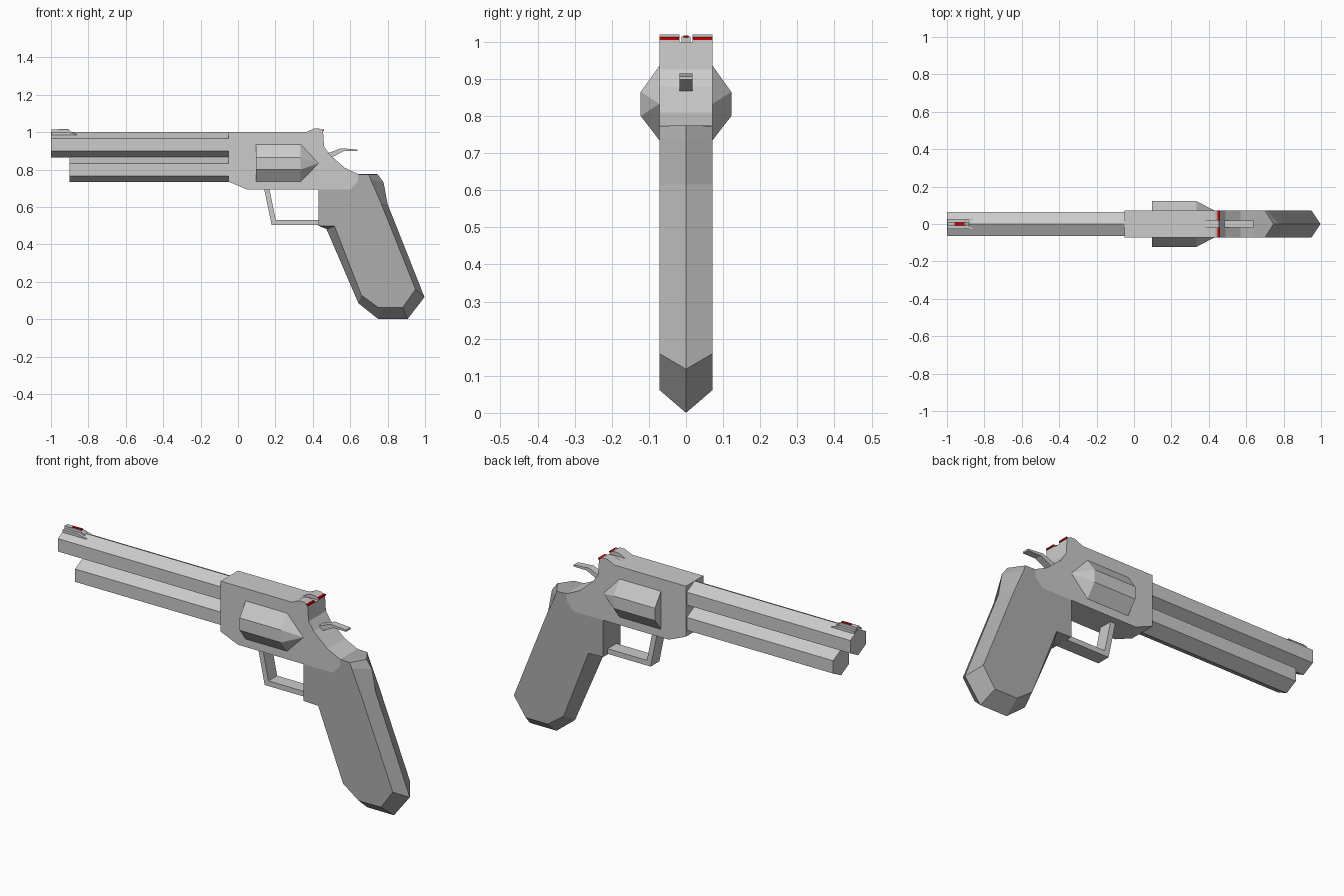
import bpy, bmesh, math

if "Cube" in bpy.data.objects:
    bpy.data.objects.remove(bpy.data.objects["Cube"])


def material(name, rgb):
    m = bpy.data.materials.new(name)
    m.diffuse_color = (*rgb, 1)
    m.use_nodes = True
    m.node_tree.nodes["Principled BSDF"].inputs["Base Color"].default_value = m.diffuse_color
    return m


RED = material("red", (0.6, 0.0, 0.0))
DARK = material("dark_grey", (0.42, 0.42, 0.42))


def make(name, rings, mat=None, caps=True):
    """Loft equally sized rings of points and close both ends."""
    bm = bmesh.new()
    loops = [[bm.verts.new(p) for p in ring] for ring in rings]
    for a, b in zip(loops, loops[1:]):
        for i in range(len(a)):
            j = (i + 1) % len(a)
            bm.faces.new((a[i], a[j], b[j], b[i]))
    if caps:
        bm.faces.new(loops[0])
        bm.faces.new(loops[-1])
    bmesh.ops.remove_doubles(bm, verts=bm.verts, dist=1e-5)
    bmesh.ops.recalc_face_normals(bm, faces=bm.faces)
    me = bpy.data.meshes.new(name)
    bm.to_mesh(me)
    bm.free()
    ob = bpy.data.objects.new(name, me)
    bpy.context.collection.objects.link(ob)
    if mat:
        me.materials.append(mat)
    return ob


def plate(name, profile, y0, y1, mat=None):
    """Extrude an x-z profile between two y positions."""
    return make(name, [[(x, y, z) for x, z in profile] for y in (y0, y1)], mat)


def hex_bar(name, x0, x1, zc, ry, rz):
    """Six-sided bar along x with an edge on top."""
    angles = [math.radians(30 + 60 * i) for i in range(6)]
    return make(name, [[(x, ry * math.cos(a), zc + rz * math.sin(a)) for a in angles]
                       for x in (x0, x1)])


def rect(x0, x1, z0, z1):
    return [(x0, z0), (x1, z0), (x1, z1), (x0, z1)]


W = 0.072  # half width of frame and grip

# Barrel and the rod housing below it
hex_bar("barrel", -1.0, -0.04, 0.9325, 0.075, 0.0675)
hex_bar("under_barrel", -0.9, -0.04, 0.80, 0.075, 0.0675)

# Frame
plate("frame", [(-0.05, 1.0), (0.455, 1.0), (0.46, 0.925), (0.49, 0.88), (0.57, 0.81),
                (0.644, 0.775), (0.64, 0.735), (0.60, 0.693), (0.05, 0.693),
                (-0.05, 0.735)], -W, W)

# Faceted drum bulging from each side, tapering to a point at the rear
for side, s in (("left", 1), ("right", -1)):
    section = [(W - 0.01, 0.935), (W, 0.935), (0.122, 0.865), (0.122, 0.80),
               (W, 0.735), (W - 0.01, 0.735)]
    rings = [[(x, s * y, z) for y, z in section] for x in (0.095, 0.335)]
    tip = [(0.43, s * min(y, W), 0.833) for y, z in section]
    make("drum_" + side, rings + [tip], caps=False)
    front = [(0.095, s * y, z) for y, z in section]
    make("drum_front_" + side, [front, [(x + 0.004, y, z) for x, y, z in front]])

# Grip: flat sides meeting in a ridge around the outline
inset = [(0.43, 0.693), (0.43, 0.50), (0.516, 0.497), (0.66, 0.128), (0.751, 0.062),
         (0.88, 0.062), (0.949, 0.16), (0.767, 0.615), (0.70, 0.773), (0.644, 0.775),
         (0.64, 0.735), (0.60, 0.693)]
inset[8] = (0.71, 0.745)
ridge = list(inset)
ridge[2:9] = [(0.473, 0.482), (0.644, 0.085), (0.751, 0.0), (0.906, 0.0),
              (0.997, 0.118), (0.80, 0.615), (0.778, 0.733)]
# extra corner at the top of the back strap
inset.insert(9, (0.70, 0.773))
ridge.insert(9, (0.746, 0.775))
make("grip", [[(x, y, z) for x, z in ring]
              for ring, y in ((inset, -W), (ridge, 0), (inset, W))], DARK)

# Trigger guard
plate("trigger_guard", [(0.14, 0.695), (0.18, 0.503), (0.43, 0.503), (0.43, 0.53),
                        (0.202, 0.53), (0.168, 0.695)], -0.036, 0.036)

# Hammer
plate("hammer", [(0.45, 0.86), (0.50, 0.865), (0.565, 0.898), (0.64, 0.898),
                 (0.64, 0.907), (0.55, 0.914), (0.49, 0.89), (0.45, 0.89)],
      -0.018, 0.018)

# Rear sight: two humps with a notch between, each with a red rear bar
for side, s in (("left", 1), ("right", -1)):
    plate("rear_sight_" + side, [(0.36, 0.998), (0.405, 1.019), (0.435, 1.019),
                                 (0.455, 1.008), (0.455, 0.998)], s * 0.018, s * W)
    plate("rear_sight_mark_" + side, rect(0.446, 0.459, 1.005, 1.013),
          s * 0.019, s * W, RED)

# Front sight: stepped base, narrow blade and red insert
plate("front_sight_base", [(-0.998, 0.975), (-0.86, 0.975), (-0.86, 0.988),
                           (-0.91, 1.0), (-0.998, 1.0)], -0.028, 0.028)
plate("front_sight_blade", [(-0.998, 0.99), (-0.87, 0.99), (-0.91, 1.014),
                            (-0.998, 1.014)], -0.012, 0.012)
plate("front_sight_mark", rect(-0.96, -0.905, 1.005, 1.017), -0.007, 0.007, RED)
